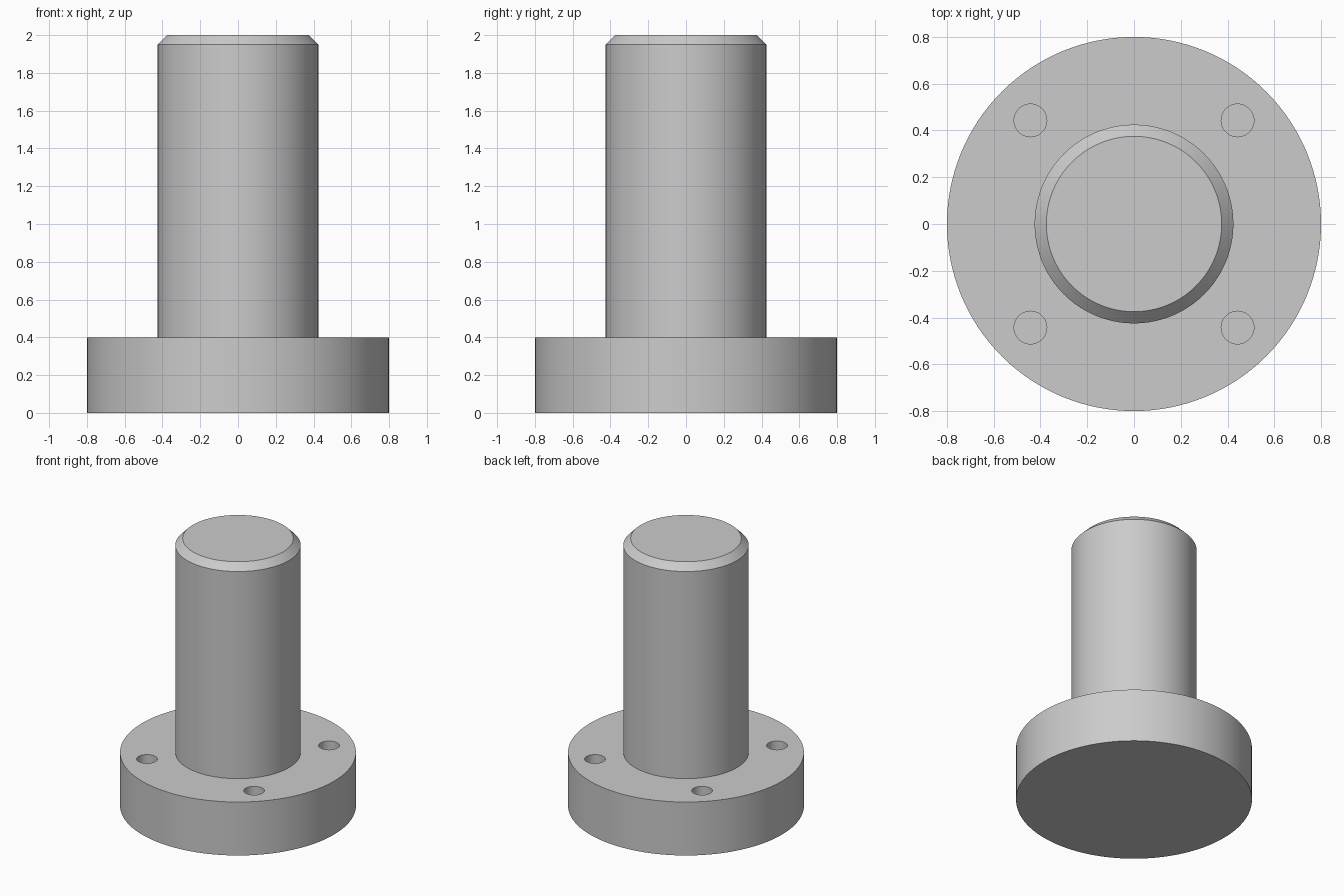
import bpy, bmesh, math

default = bpy.data.objects.get("Cube")
if default:
    bpy.data.objects.remove(default, do_unlink=True)

# Plain grey metal
metal = bpy.data.materials.new("grey_metal")
metal.use_nodes = True
metal.diffuse_color = (0.6, 0.6, 0.6, 1)
metal.node_tree.nodes["Principled BSDF"].inputs["Base Color"].default_value = (0.6, 0.6, 0.6, 1)

FLANGE_R, FLANGE_H = 0.8, 0.4
SHAFT_R, TOP, CHAMFER = 0.425, 2.0, 0.05
HOLE_R, HOLE_POS, HOLE_DEPTH = 0.07, 0.443, 0.2


def lathe(name, profile, segments):
    """Stack rings of (radius, height) and close both ends with flat caps."""
    bm = bmesh.new()
    rings = []
    for r, z in profile:
        angles = [math.tau * i / segments for i in range(segments)]
        rings.append([bm.verts.new((r * math.cos(a), r * math.sin(a), z)) for a in angles])
    for low, high in zip(rings, rings[1:]):
        for i in range(segments):
            j = (i + 1) % segments
            bm.faces.new((low[i], low[j], high[j], high[i]))
    bm.faces.new(rings[0][::-1])
    bm.faces.new(rings[-1])
    mesh = bpy.data.meshes.new(name)
    bm.to_mesh(mesh)
    bm.free()
    mesh.materials.append(metal)
    obj = bpy.data.objects.new(name, mesh)
    bpy.context.collection.objects.link(obj)
    return obj


# Flange and chamfered shaft turned as one solid
body = lathe("flanged_shaft", [
    (FLANGE_R, 0), (FLANGE_R, FLANGE_H),
    (SHAFT_R, FLANGE_H), (SHAFT_R, TOP - CHAMFER),
    (SHAFT_R - CHAMFER, TOP)], 128)

bpy.ops.object.select_all(action='DESELECT')
body.select_set(True)
bpy.context.view_layer.objects.active = body

# Four blind bolt holes in the flange
for sx in (-1, 1):
    for sy in (-1, 1):
        drill = lathe("hole_cutter", [(HOLE_R, FLANGE_H - HOLE_DEPTH), (HOLE_R, FLANGE_H + 0.1)], 48)
        drill.location = (sx * HOLE_POS, sy * HOLE_POS, 0)
        drill.hide_render = True
        cut = body.modifiers.new("bolt_hole", 'BOOLEAN')
        cut.operation = 'DIFFERENCE'
        cut.solver = 'EXACT'
        cut.object = drill
        bpy.context.view_layer.update()
        bpy.ops.object.modifier_apply(modifier=cut.name)
        bpy.data.objects.remove(drill, do_unlink=True)

bpy.ops.object.shade_smooth_by_angle(angle=math.radians(30))
